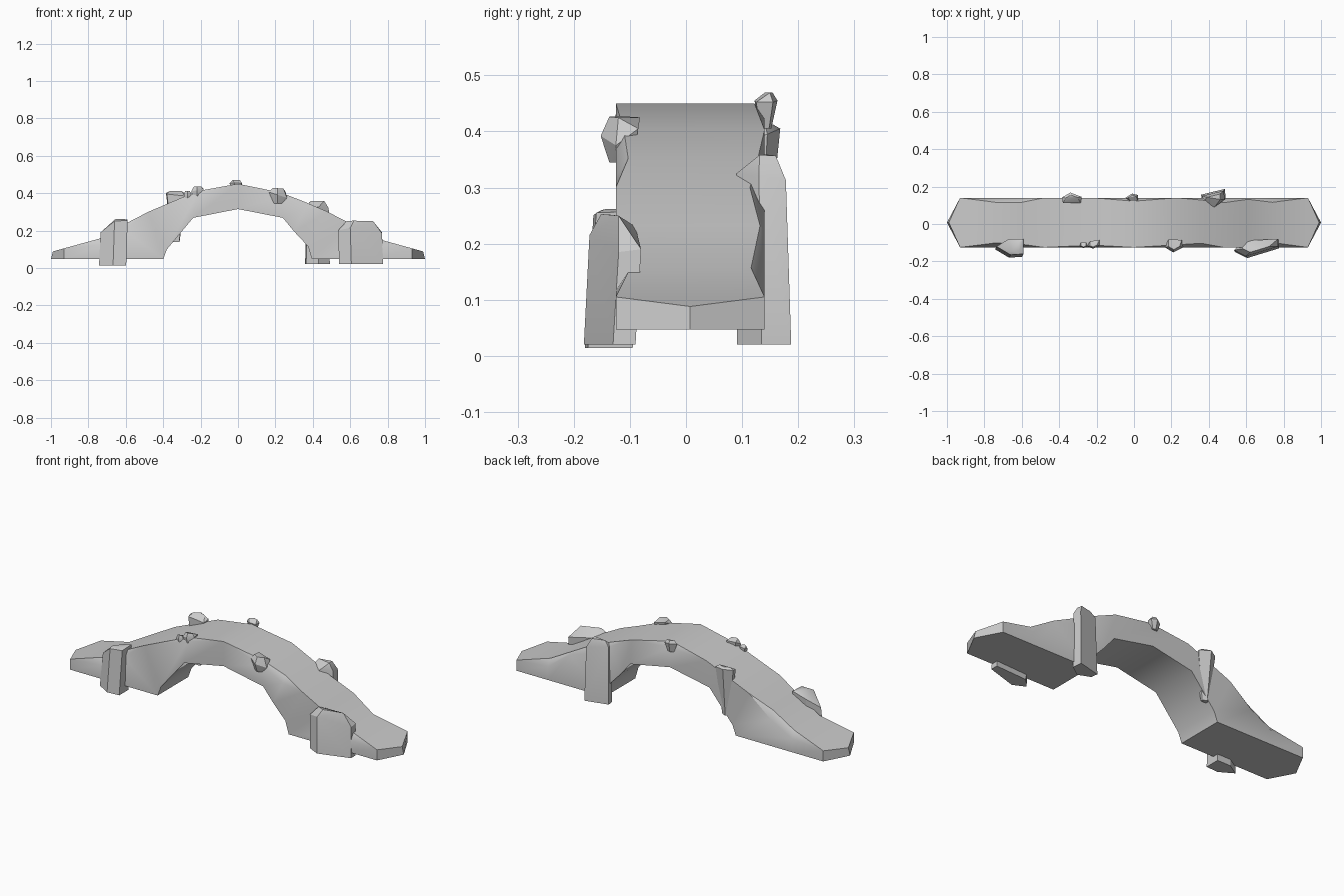
import bpy, bmesh, math
from mathutils import Vector


def finish(bm, name, angle):
    bmesh.ops.remove_doubles(bm, verts=bm.verts, dist=0.0008)
    bmesh.ops.recalc_face_normals(bm, faces=bm.faces)
    me = bpy.data.meshes.new(name)
    bm.to_mesh(me)
    bm.free()
    ob = bpy.data.objects.new(name, me)
    bpy.context.collection.objects.link(ob)
    for p in me.polygons:
        p.use_smooth = True
    me.set_sharp_from_angle(angle=math.radians(angle))
    return ob


# Arch: stations of top x, top z, bottom x, bottom z, front chip, back chip
Y0, Y1, YM = -0.125, 0.14, 0.0075
stations = [
    (-0.93, 0.105, -0.93, 0.047, 0, 0),
    (-0.74, 0.157, -0.74, 0.047, 0.024, 0.024),
    (-0.61, 0.232, -0.40, 0.047, 0.018, 0.026),
    (-0.48, 0.300, -0.38, 0.100, 0, 0),
    (-0.22, 0.410, -0.24, 0.268, 0.012, 0),
    (0.00, 0.450, 0.00, 0.315, 0, 0.018),
    (0.23, 0.403, 0.24, 0.268, 0.014, 0),
    (0.36, 0.352, 0.30, 0.195, 0.022, 0.012),
    (0.48, 0.300, 0.375, 0.115, 0, 0.026),
    (0.61, 0.232, 0.395, 0.047, 0, 0.008),
    (0.74, 0.157, 0.74, 0.047, 0.026, 0.024),
    (0.93, 0.105, 0.93, 0.047, 0, 0),
]
bm = bmesh.new()
rings = []
for xt, zt, xb, zb, cf, cb in stations:
    pts = [(xb, Y0, zb), (xt, Y0, zt - 1.5 * cf), (xt, Y0 + cf, zt),
           (xt, Y1 - cb, zt), (xt, Y1, zt - 1.5 * cb), (xb, Y1, zb)]
    rings.append([bm.verts.new(p) for p in pts])
for a, b in zip(rings, rings[1:]):
    for i in range(6):
        j = (i + 1) % 6
        bm.faces.new((a[i], a[j], b[j], b[i]))
# Pointed ends
for ring, s in ((rings[0], -1), (rings[-1], 1)):
    low = bm.verts.new((s, YM, 0.047))
    high = bm.verts.new((s * 0.99, YM, 0.088))
    bm.faces.new((ring[0], ring[1], high, low))
    bm.faces.new((ring[4], ring[5], low, high))
    bm.faces.new((ring[1], ring[2], ring[3], ring[4], high))
    bm.faces.new((ring[5], ring[0], low))
finish(bm, "stone_arch", 40)


def rock(name, plan, bottom, peak, foot=1.0, shift=(0, 0), crown=0.6):
    """Faceted rock: plan of (x, y, shoulder z), scaled foot and raised crown."""
    cx = sum(p[0] for p in plan) / len(plan)
    cy = sum(p[1] for p in plan) / len(plan)
    bm = bmesh.new()
    for x, y, z in plan:
        bm.verts.new((x, y, z))
        bm.verts.new((cx + (x - cx) * foot + shift[0],
                      cy + (y - cy) * foot + shift[1], bottom))
    for x, y, z in plan[:3]:
        bm.verts.new((cx + (x - cx) * crown, cy + (y - cy) * crown,
                      peak - 0.1 * (peak - z)))
    res = bmesh.ops.convex_hull(bm, input=bm.verts)
    loose = [v for v in bm.verts if not v.link_faces]
    bmesh.ops.delete(bm, geom=loose, context='VERTS')
    bmesh.ops.dissolve_limit(bm, angle_limit=math.radians(5),
                             verts=bm.verts, edges=bm.edges)
    finish(bm, name, 30)


# Large supporting boulders
rock("front_left_boulder",
     [(-0.66, -0.165, 0.25), (-0.59, -0.16, 0.255), (-0.59, -0.08, 0.258),
      (-0.67, -0.08, 0.235), (-0.735, -0.12, 0.19)],
     0.014, 0.262, shift=(-0.008, -0.015))
rock("front_right_boulder",
     [(0.535, -0.14, 0.20), (0.60, -0.172, 0.215), (0.77, -0.12, 0.185),
      (0.77, -0.08, 0.19), (0.58, -0.09, 0.23)],
     0.02, 0.257, shift=(0.006, -0.01))
rock("back_right_boulder",
     [(0.365, 0.15, 0.33), (0.48, 0.178, 0.313), (0.485, 0.13, 0.32),
      (0.43, 0.09, 0.325), (0.37, 0.115, 0.33)],
     0.02, 0.362, foot=1.1, shift=(0, 0.005))
# Wedge hanging on the back face
rock("back_left_wedge",
     [(-0.385, 0.142, 0.40), (-0.34, 0.168, 0.405), (-0.28, 0.145, 0.395),
      (-0.285, 0.112, 0.385), (-0.38, 0.112, 0.395)],
     0.14, 0.413, foot=0.4, shift=(0, -0.008))
# Small stones on the rim
rock("crest_stone",
     [(-0.045, 0.14, 0.452), (-0.01, 0.163, 0.455), (0.022, 0.155, 0.452),
      (0.02, 0.125, 0.452), (-0.02, 0.122, 0.455)],
     0.405, 0.471, foot=0.5)
rock("right_rim_stone",
     [(0.165, -0.125, 0.405), (0.21, -0.152, 0.392), (0.262, -0.125, 0.375),
      (0.255, -0.085, 0.405), (0.185, -0.082, 0.425)],
     0.345, 0.43, foot=0.6)
rock("left_rim_stone",
     [(-0.25, -0.12, 0.41), (-0.22, -0.132, 0.415), (-0.185, -0.115, 0.42),
      (-0.185, -0.085, 0.425), (-0.235, -0.092, 0.425)],
     0.385, 0.438, foot=0.8)
rock("left_rim_pebble",
     [(-0.29, -0.12, 0.395), (-0.27, -0.13, 0.395), (-0.25, -0.12, 0.4),
      (-0.255, -0.1, 0.405), (-0.285, -0.1, 0.4)],
     0.375, 0.412, foot=0.8)
